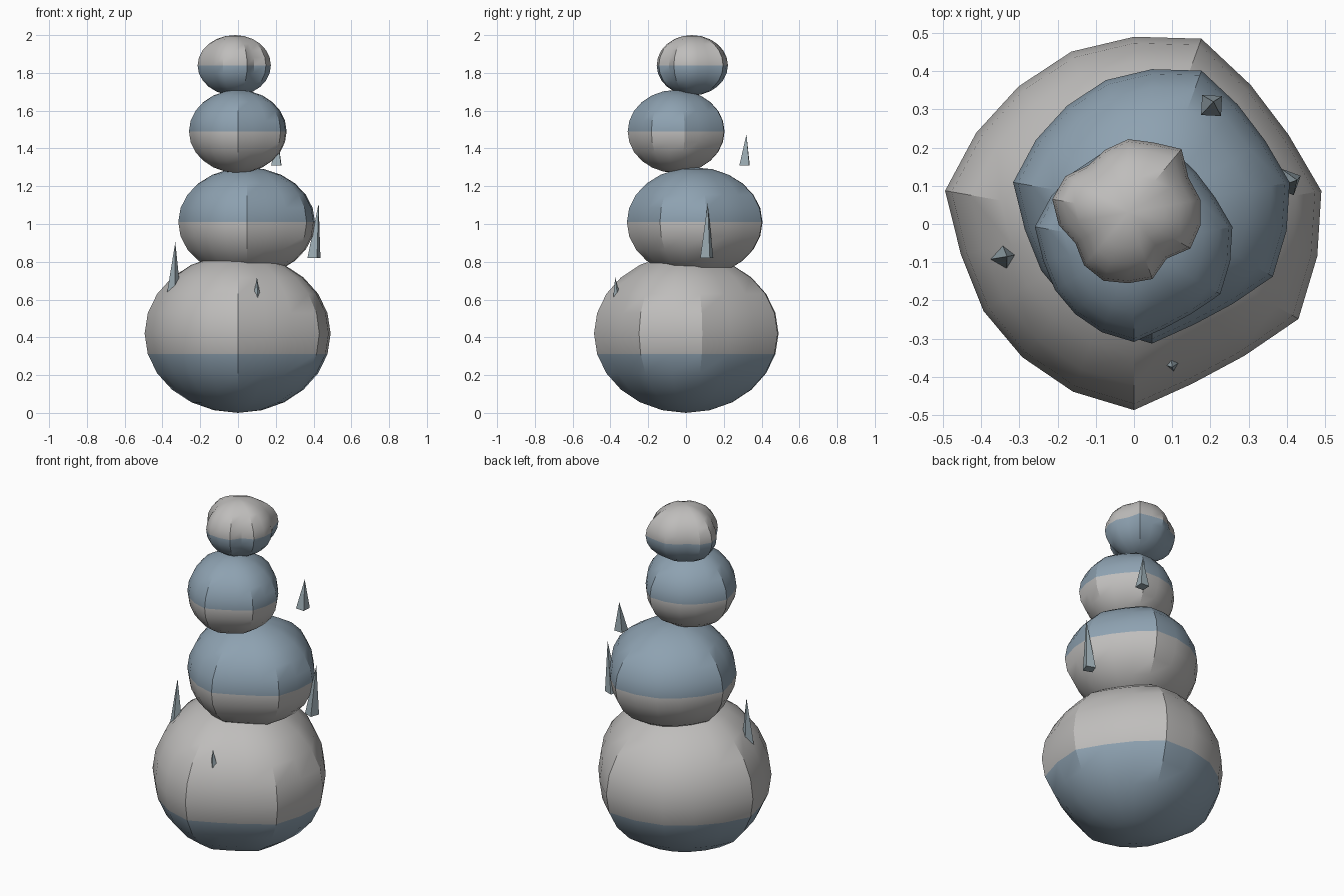
import bpy, bmesh, random
from math import sin, cos, pi, radians
from mathutils import Vector

if "Cube" in bpy.data.objects:
    bpy.data.objects.remove(bpy.data.objects["Cube"])

random.seed(4)


def material(name, rgb):
    m = bpy.data.materials.new(name)
    m.diffuse_color = (*rgb, 1)
    m.use_nodes = True
    m.node_tree.nodes["Principled BSDF"].inputs["Base Color"].default_value = m.diffuse_color
    return m


GREY = material("pale_stone", (0.52, 0.51, 0.50))
BLUE = material("slate_stone", (0.27, 0.36, 0.44))
SHARD = material("shard_stone", (0.33, 0.41, 0.45))

# Plan radii every 20 degrees, starting at 10 degrees
ROUND = [.498, .467, .475, .516, .49, .48, .47, .477, .502,
         .46, .455, .455, .467, .487, .445, .45, .497, .487]
LUMPY = [.192, .182, .217, .195, .192, .175, .162, .19, .202,
         .185, .16, .18, .19, .185, .185, .157, .188, .192]
RINGS = 12


def boulder(name, centre, half_height, radii, is_blue):
    bm = bmesh.new()
    n = len(radii)
    c = Vector(centre)
    rows = []
    for i in range(1, RINGS):
        t = pi * i / RINGS
        rows.append([bm.verts.new(c + Vector((
            r * sin(t) * cos(radians(10 + 20 * k)),
            r * sin(t) * sin(radians(10 + 20 * k)),
            -half_height * cos(t)))) for k, r in enumerate(radii)])
    bottom = bm.verts.new(c - Vector((0, 0, half_height)))
    top = bm.verts.new(c + Vector((0, 0, half_height)))
    for k in range(n):
        j = (k + 1) % n
        bm.faces.new((bottom, rows[0][j], rows[0][k]))
        bm.faces.new((top, rows[-1][k], rows[-1][j]))
        for a, b in zip(rows, rows[1:]):
            bm.faces.new((a[k], a[j], b[j], b[k]))
    # Mottled colour bands with ragged borders
    for f in bm.faces:
        z = (f.calc_center_median().z - c.z) / half_height
        f.material_index = int(is_blue(z + random.uniform(-.09, .09)))
    finish(bm, name, [GREY, BLUE], True)


def shard(name, base, tip, half, turn):
    # Four-sided spike with a flat base
    bm = bmesh.new()
    b = Vector(base)
    ring = [bm.verts.new(b + Vector((half * cos(radians(turn + 90 * k)),
                                     half * sin(radians(turn + 90 * k)), 0)))
            for k in range(4)]
    apex = bm.verts.new(tip)
    bm.faces.new(ring[::-1])
    for k in range(4):
        bm.faces.new((ring[k], ring[(k + 1) % 4], apex))
    finish(bm, name, [SHARD], False)


def finish(bm, name, mats, smooth):
    bmesh.ops.recalc_face_normals(bm, faces=bm.faces)
    me = bpy.data.meshes.new(name)
    bm.to_mesh(me)
    bm.free()
    for m in mats:
        me.materials.append(m)
    ob = bpy.data.objects.new(name, me)
    bpy.context.collection.objects.link(ob)
    if smooth:
        bpy.ops.object.select_all(action='DESELECT')
        ob.select_set(True)
        bpy.context.view_layer.objects.active = ob
        bpy.ops.object.shade_smooth_by_angle(angle=radians(30))


# Stacked boulders, largest at the bottom
boulder("base_boulder", (0, 0, .42), .42, ROUND, lambda z: z < -.25)
boulder("second_boulder", (.047, .045, 1.01), .29, [r * .735 for r in ROUND], lambda z: z > 0)
boulder("third_boulder", (0, -.053, 1.49), .22, [r * .525 for r in ROUND], lambda z: z > 0)
boulder("top_boulder", (-.015, .03, 1.84), .16, LUMPY, lambda z: z < 0)

# Spikes around the stack
shard("upper_shard", (.203, .31, 1.31), (.208, .32, 1.475), .037, 42)
shard("right_shard", (.402, .11, .82), (.427, .115, 1.11), .038, 25)
shard("left_shard", (-.34, -.086, .63), (-.332, -.085, .905), .037, 10)
shard("front_shard", (.10, -.36, .56), (.10, -.375, .718), .03, 10)
